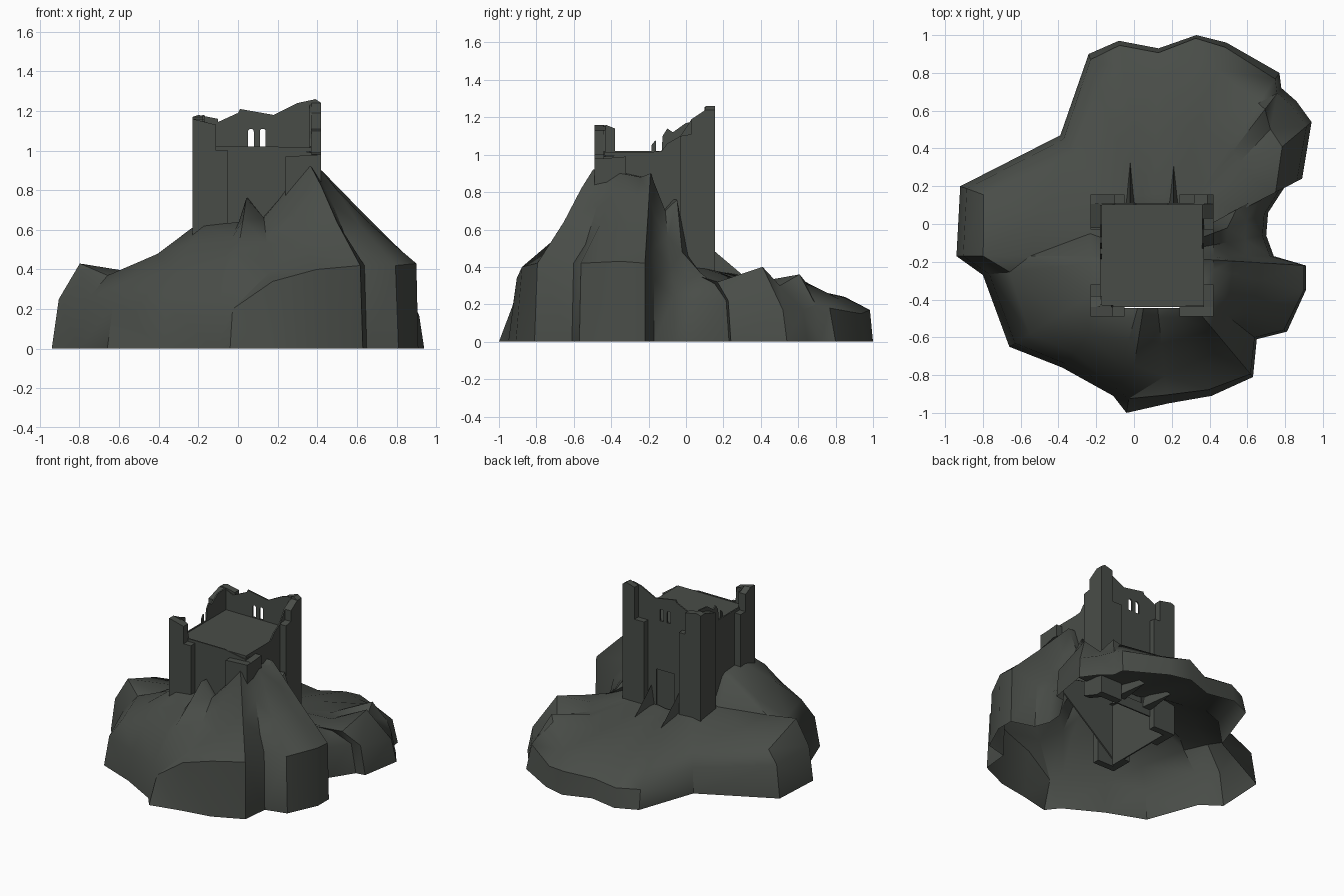
import bpy, bmesh, math
from mathutils import Matrix, Vector

if "Cube" in bpy.data.objects:
    bpy.data.objects.remove(bpy.data.objects["Cube"])

stone = bpy.data.materials.new("dark_grey_green_stone")
stone.diffuse_color = (0.066, 0.073, 0.064, 1)
stone.use_nodes = True
stone.node_tree.nodes["Principled BSDF"].inputs["Base Color"].default_value = stone.diffuse_color


def add(name, mesh):
    ob = bpy.data.objects.new(name, mesh)
    bpy.context.collection.objects.link(ob)
    mesh.materials.clear()
    mesh.materials.append(stone)
    return ob


# Upright slab: outline (u, z) with holes, u running along x or y, centred on 'pos'
def slab(name, axis, pos, thick, outline, holes=()):
    cu = bpy.data.curves.new(name, 'CURVE')
    cu.dimensions, cu.fill_mode, cu.extrude = '2D', 'BOTH', thick / 2
    for loop in (outline, *holes):
        sp = cu.splines.new('POLY')
        sp.points.add(len(loop) - 1)
        for p, (u, v) in zip(sp.points, loop):
            p.co = (u, v, 0, 1)
        sp.use_cyclic_u = True
    tmp = bpy.data.objects.new("tmp", cu)
    bpy.context.collection.objects.link(tmp)
    bpy.context.view_layer.update()
    mesh = bpy.data.meshes.new_from_object(
        tmp.evaluated_get(bpy.context.evaluated_depsgraph_get()))
    bpy.data.objects.remove(tmp)
    if axis == 'x':
        m = Matrix(((1, 0, 0, 0), (0, 0, -1, pos), (0, 1, 0, 0), (0, 0, 0, 1)))
    else:
        m = Matrix(((0, 0, 1, pos), (1, 0, 0, 0), (0, 1, 0, 0), (0, 0, 0, 1)))
    mesh.transform(m)
    for p in mesh.polygons:
        p.use_smooth = False
    return add(name, mesh)


# Standing slab with a ragged top; b0, b1 are the buried foot heights at its ends
def ragged(name, axis, pos, thick, top, holes=(), b0=0.15, b1=0.15):
    return slab(name, axis, pos, thick,
                [(top[0][0], b0)] + top + [(top[-1][0], b1)], holes)


def arch(c, w=0.03, z0=1.02, z1=1.11):
    r = w / 2
    return [(c - r, z0), (c + r, z0)] + [
        (c + r * math.cos(a), z1 - r + r * math.sin(a))
        for a in (i * math.pi / 6 for i in range(7))]


# Main walls with broken parapets, windows and doorway
doorway = [(.02, .33), (.17, .33), (.17, .65), (.02, .65)]
ragged("back_wall", 'x', 0.105, 0.01,
       [(-.18, 1.17), (-.11, 1.14), (0, 1.19), (.01, 1.21), (.18, 1.18),
        (.30, 1.24), (.37, 1.255)], [arch(.065), arch(.125), doorway], .25, .25)
slab("door_panel", 'x', 0.075, 0.01, [(.0, .3), (.19, .3), (.19, .67), (.0, .67)])
ragged("front_wall", 'x', -0.435, 0.01,
       [(-.18, 1.15), (-.12, 1.13), (-.11, 1.02), (.2, 1.02), (.37, .99)], (), .2, .65)
ragged("left_wall", 'y', -0.175, 0.01,
       [(-.43, 1.16), (-.38, 1.14), (-.38, 1.02), (-.185, 1.02), (-.185, 1.05),
        (-.162, 1.08), (-.16, 1.02), (-.13, 1.02), (-.125, 1.10), (-.10, 1.14),
        (-.07, 1.12), (0, 1.17), (.10, 1.18)])
ragged("right_wall", 'y', 0.365, 0.01,
       [(-.43, .99), (-.13, 1.02), (-.10, 1.06), (-.03, 1.10), (.03, 1.19), (.10, 1.23)],
       (), .65, .35)

# Corner piers: two plates each, wrapping the corner
T = 0.05
ragged("back_left_pier", 'x', 0.13, T,
       [(-.23, 1.17), (-.20, 1.18), (-.10, 1.16), (-.10, 1.0), (-.05, 1.0)])
ragged("back_left_pier_side", 'y', -0.205, T,
       [(-.03, 1.0), (-.02, 1.0), (-.02, 1.13), (.105, 1.17)])
ragged("back_right_pier", 'x', 0.13, T,
       [(.24, 1.0), (.32, 1.0), (.32, 1.24), (.39, 1.26), (.42, 1.24)], (), .25, .25)
ragged("back_right_pier_side", 'y', 0.395, T,
       [(-.03, 1.10), (.03, 1.11), (.03, 1.19), (.105, 1.24)], (), .3, .25)
ragged("front_left_pier", 'x', -0.465, T,
       [(-.23, 1.16), (-.11, 1.13), (-.11, 1.0), (-.05, 1.0)])
ragged("front_left_pier_side", 'y', -0.205, T,
       [(-.44, 1.16), (-.38, 1.13), (-.38, 1.0), (-.32, 1.0)])
ragged("front_right_pier", 'x', -0.465, T, [(.24, .97), (.42, .98)], (), .65, .7)
ragged("front_right_pier_side", 'y', 0.395, T, [(-.44, .98), (-.32, .99)], (), .7, .7)

# Tower floor
bm = bmesh.new()
bmesh.ops.create_cube(bm, size=1, matrix=Matrix.Translation((.095, -.165, 1.005))
                      @ Matrix.Diagonal((.55, .54, .02, 1)))
floor = bpy.data.meshes.new("tower_floor")
bm.to_mesh(floor)
add("tower_floor", floor)

# Rocky mound: ground outline, then how each spoke climbs to the tower
outline = [(.70, -.06), (.71, .06), (.82, .23), (.89, .24), (.94, .54), (.86, .65),
           (.78, .72), (.77, .80), (.49, .96), (.33, 1.0), (.13, .93), (-.08, .97),
           (-.24, .90), (-.39, .47), (-.92, .20), (-.94, -.17), (-.80, -.27),
           (-.66, -.65), (-.38, -.76), (-.11, -.91), (-.04, -1.0), (.18, -.95),
           (.41, -.91), (.63, -.81), (.65, -.61), (.81, -.57), (.91, -.35),
           (.91, -.22), (.74, -.17)]
# Lower slope: shoulder fraction, height, middle fraction, height
lower = [(.93, .25, .6, .40), (.93, .22, .6, .33), (.93, .22, .65, .31), (.94, .22, .7, .32),
         (.95, .17, .70, .40), (.95, .17, .70, .30), (.95, .2, .80, .36), (.95, .18, .75, .32),
         (.97, .15, .82, .23), (.98, .17, .82, .24), (.97, .14, .80, .23), (.97, .14, .80, .23),
         (.96, .14, .78, .24), (.93, .18, .70, .28), (.95, .24, .82, .32), (.95, .25, .80, .43),
         (.94, .24, .75, .37), (.93, .22, .75, .35), (.92, .22, .7, .38), (.9, .24, .6, .46),
         (.85, .2, .5, .50), (.9, .34, .68, .39), (.92, .40, .55, .53), (.95, .42, .5, .64),
         (.95, .42, .6, .52), (.96, .42, .5, .62), (.98, .43, .5, .63), (.98, .42, .5, .65),
         (.94, .33, .55, .50)]
# Upper slope: fraction, height, height at tower
upper = [(.25, .56, .70), (.25, .48, .76), (.3, .37, .46), (.3, .35, .40),
         (.35, .34, .39), (.35, .31, .38), (.4, .32, .38), (.4, .31, .38),
         (.45, .30, .38), (.45, .31, .38), (.4, .30, .37), (.4, .30, .37),
         (.4, .30, .38), (.35, .33, .39), (.4, .37, .41), (.45, .39, .58),
         (.35, .46, .60), (.4, .48, .61), (.35, .53, .62), (.3, .56, .64),
         (.2, .65, .76), (.3, .53, .66), (.25, .68, .76), (.2, .82, .92),
         (.25, .73, .85), (.2, .80, .90), (.2, .78, .88), (.2, .80, .90), (.25, .68, .85)]
centre = Vector((.095, -.17))
bm = bmesh.new()
spokes = []
for (x, y), (f1, z1, f2, z2), (f3, z3, zt) in zip(outline, lower, upper):
    d = Vector((x, y)) - centre
    reach = max(abs(d.x), abs(d.y))
    foot, inner = centre + d * (.327 / reach), centre + d * (.276 / reach)
    end = centre + d
    pts = [(end, 0), (foot.lerp(end, f1), z1), (foot.lerp(end, f2), z2),
           (foot.lerp(end, f3), z3), (foot, zt), (inner, zt)]
    spokes.append([bm.verts.new((p.x, p.y, z)) for p, z in pts])
for a, b in zip(spokes, spokes[1:] + spokes[:1]):
    for i in range(5):
        bm.faces.new((a[i], b[i], b[i + 1], a[i + 1]))
bmesh.ops.triangulate(bm, faces=bm.faces[:])
bmesh.ops.recalc_face_normals(bm, faces=bm.faces[:])
if sum(f.normal.z for f in bm.faces) < 0:
    bmesh.ops.reverse_faces(bm, faces=bm.faces[:])
mound = bpy.data.meshes.new("rocky_mound")
bm.to_mesh(mound)
mound_ob = add("rocky_mound", mound)
bpy.context.view_layer.objects.active = mound_ob
mound_ob.select_set(True)
bpy.ops.object.shade_smooth_by_angle(angle=math.radians(42))

# Pointed rocks flanking the doorway
for side, label in ((-1, "left"), (1, "right")):
    cx = .095 + side * .115
    bm = bmesh.new()
    v = [bm.verts.new(c) for c in ((cx - .035, .11, .3), (cx + .035, .11, .3),
                                   (cx, .11, .52), (cx, .37, .3))]
    for tri in ((0, 2, 1), (0, 1, 3), (1, 2, 3), (2, 0, 3)):
        bm.faces.new([v[i] for i in tri])
    bmesh.ops.recalc_face_normals(bm, faces=bm.faces[:])
    rock = bpy.data.meshes.new("doorway_rock_" + label)
    bm.to_mesh(rock)
    add("doorway_rock_" + label, rock)
